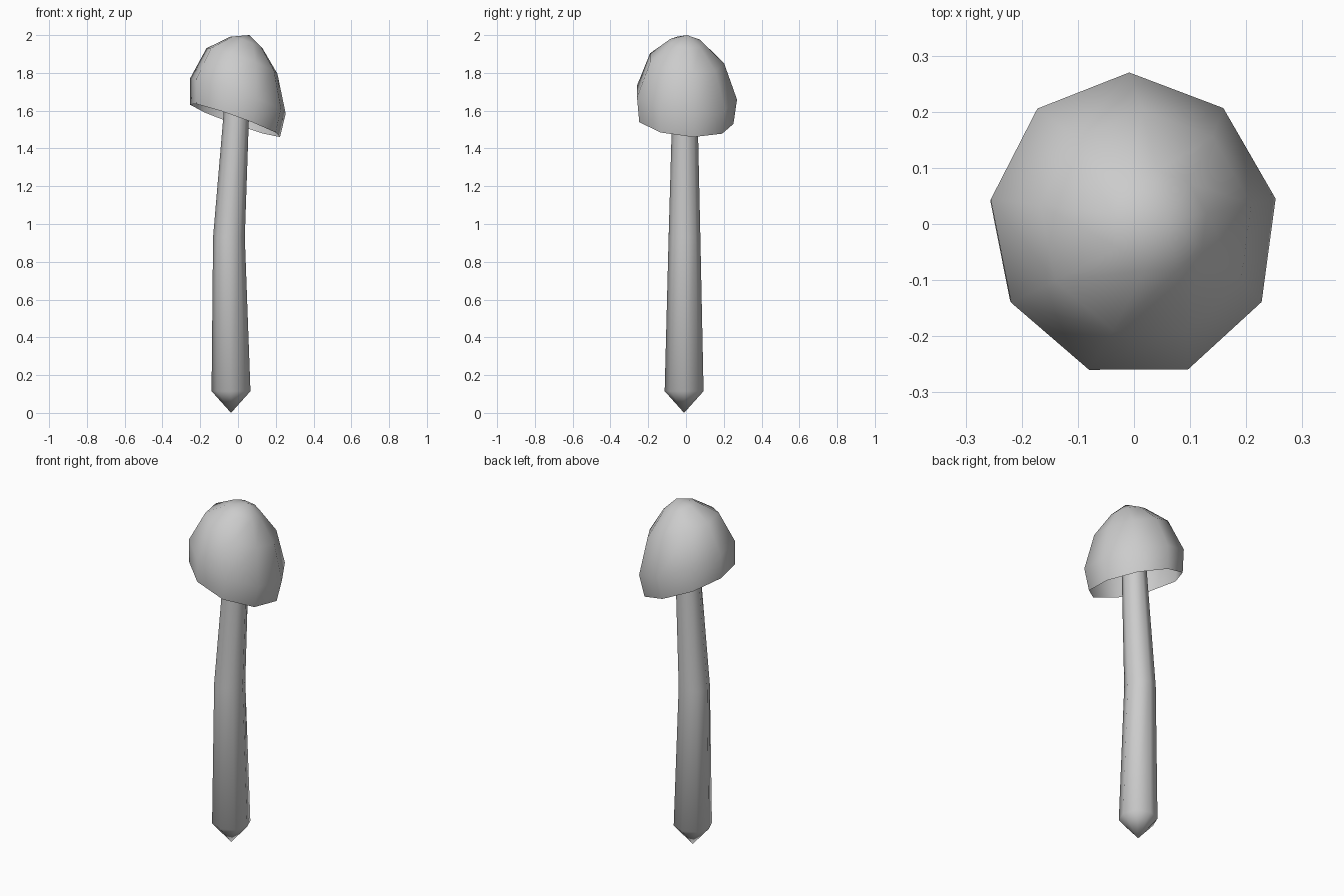
import bpy
import bmesh
from math import cos, sin, tau, radians
from mathutils import Vector

cube = bpy.data.objects.get("Cube")
if cube:
    bpy.data.objects.remove(cube, do_unlink=True)

grey = bpy.data.materials.new("plain grey")
grey.use_nodes = True
colour = (0.6, 0.6, 0.6, 1)
grey.diffuse_color = colour
grey.node_tree.nodes["Principled BSDF"].inputs["Base Color"].default_value = colour


def loft(name, rings, sides, start, axis, first_tip=None, last_tip=None):
    """Join (centre, radius) rings around an axis, with optional end points."""
    turn = Vector((0, 0, 1)).rotation_difference(Vector(axis))
    bm = bmesh.new()
    loops = []
    for centre, radius in rings:
        loop = []
        for i in range(sides):
            a = start + tau * i / sides
            spoke = Vector((cos(a), sin(a), 0)) * radius
            loop.append(bm.verts.new(Vector(centre) + turn @ spoke))
        loops.append(loop)
    for low, high in zip(loops, loops[1:]):
        for i in range(sides):
            j = (i + 1) % sides
            bm.faces.new((low[i], low[j], high[j], high[i]))
    for tip, loop, flip in ((first_tip, loops[0], True), (last_tip, loops[-1], False)):
        if tip:
            point = bm.verts.new(tip)
            for i in range(sides):
                a, b = loop[i], loop[(i + 1) % sides]
                bm.faces.new((b, a, point) if flip else (a, b, point))
    for face in bm.faces:
        face.smooth = True
    mesh = bpy.data.meshes.new(name)
    bm.to_mesh(mesh)
    bm.free()
    mesh.materials.append(grey)
    obj = bpy.data.objects.new(name, mesh)
    bpy.context.collection.objects.link(obj)
    return obj


# Bent, tapering stem with a pointed foot, running up inside the cap
loft("stem",
     [((-0.037, -0.01, 0.115), 0.103),
      ((-0.048, -0.008, 0.93), 0.084),
      ((-0.008, -0.006, 1.6), 0.067),
      ((0.0, -0.005, 1.75), 0.064)],
     8, 0, (0, 0, 1), first_tip=(-0.037, -0.01, 0), last_tip=(0, -0.005, 1.77))

# Tilted hollow cap, open underneath
loft("cap",
     [((-0.015, -0.006, 1.55), 0.258),
      ((0, -0.003, 1.68), 0.274),
      ((0.022, 0, 1.865), 0.203),
      ((0.045, 0.003, 1.962), 0.092)],
     9, radians(91), (0.36, 0.09, 1), last_tip=(0.06, 0.005, 2.0))
